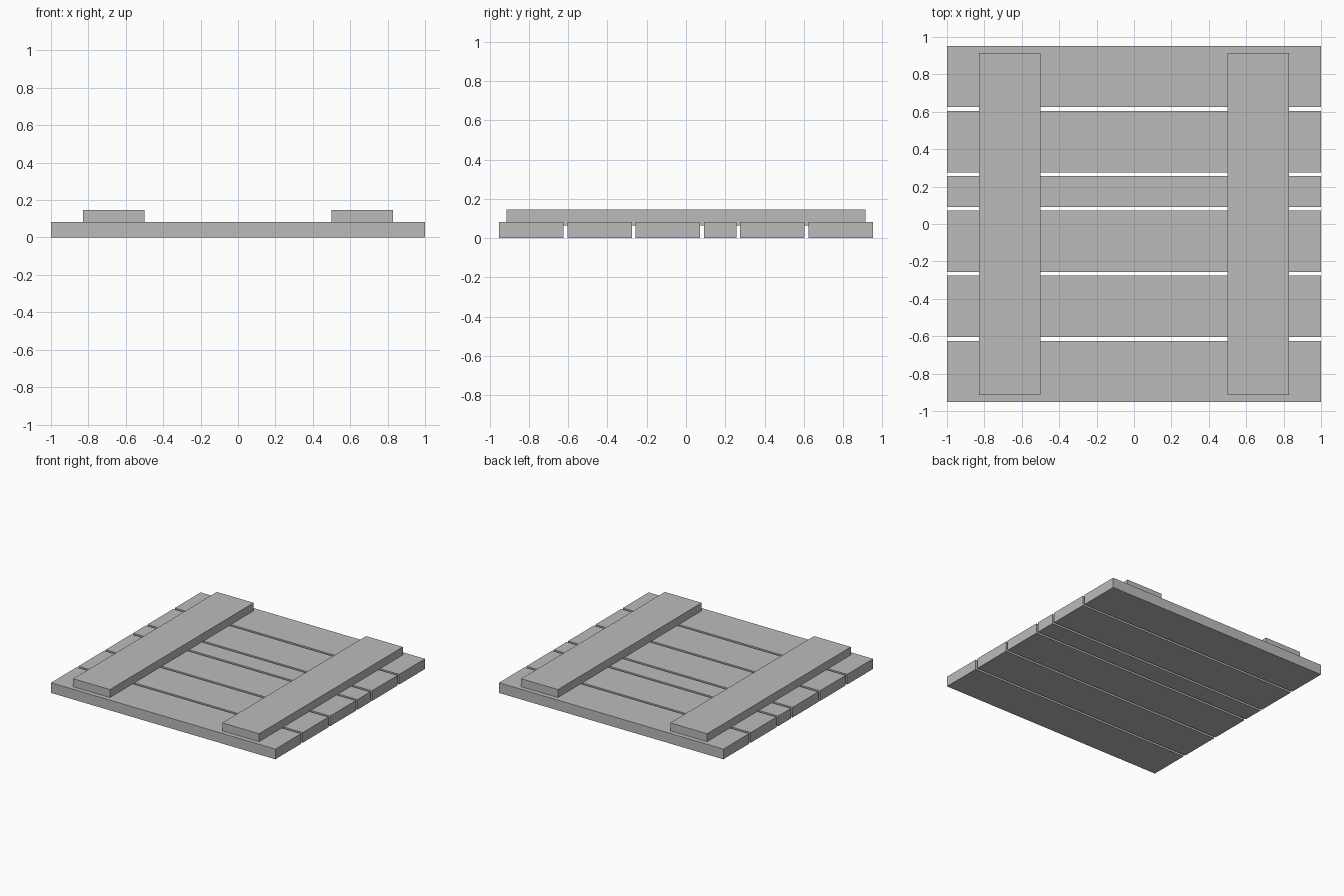
import bpy

cube = bpy.data.objects.get("Cube")
if cube:
    bpy.data.objects.remove(cube, do_unlink=True)

# One plain grey for all the boards
grey = bpy.data.materials.new("plain_grey")
grey.use_nodes = True
colour = (0.5, 0.5, 0.5, 1)
grey.diffuse_color = colour
grey.node_tree.nodes["Principled BSDF"].inputs["Base Color"].default_value = colour


def board(name, low, high):
    """Box spanning two opposite corners."""
    centre = [(a + b) / 2 for a, b in zip(low, high)]
    bpy.ops.mesh.primitive_cube_add(size=1, location=centre)
    obj = bpy.context.object
    obj.name = name
    obj.scale = [b - a for a, b in zip(low, high)]
    bpy.ops.object.transform_apply(location=False, rotation=False, scale=True)
    obj.data.materials.append(grey)


# Planks laid side by side from front to back, one of them half width
WIDTH, GAP, THICK = 0.328, 0.0202, 0.082
widths = [WIDTH, WIDTH, WIDTH, WIDTH / 2, WIDTH, WIDTH]
y = -(sum(widths) + GAP * (len(widths) - 1)) / 2
for number, width in enumerate(widths, 1):
    board(f"plank_{number}", (-1, y, 0), (1, y + width, THICK))
    y += width + GAP

# Two cross battens, sunk slightly into the planks
for name, x in (("right_batten", -0.665), ("left_batten", 0.665)):
    board(name, (x - WIDTH / 2, -0.915, 0.064), (x + WIDTH / 2, 0.915, 0.146))
